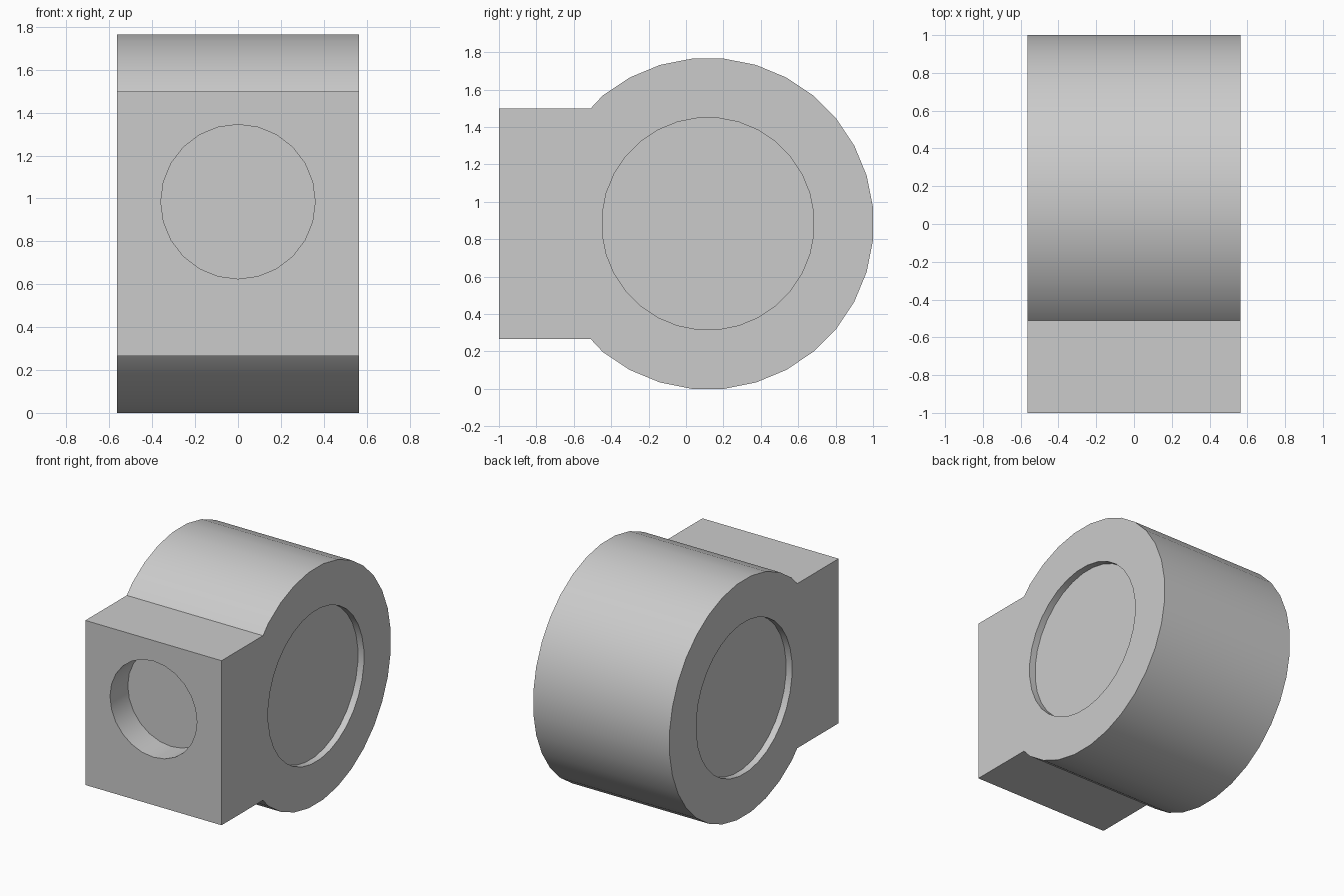
import bpy, bmesh, math
from mathutils import Matrix

if "Cube" in bpy.data.objects:
    bpy.data.objects.remove(bpy.data.objects["Cube"], do_unlink=True)

HALF_W = 0.564            # half width along x
CY, CZ = 0.1175, 0.8825   # axis of the round part
SIDES = 32
STEP = 2 * math.pi / SIDES
R = CZ / math.cos(STEP / 2)

grey = bpy.data.materials.new("light grey")
grey.use_nodes = True
colour = (0.6, 0.6, 0.6, 1)
grey.diffuse_color = colour
grey.node_tree.nodes["Principled BSDF"].inputs["Base Color"].default_value = colour


def make_object(name, bm):
    bmesh.ops.recalc_face_normals(bm, faces=bm.faces)
    mesh = bpy.data.meshes.new(name)
    bm.to_mesh(mesh)
    bm.free()
    mesh.materials.append(grey)
    obj = bpy.data.objects.new(name, mesh)
    bpy.context.collection.objects.link(obj)
    return obj


def cylinder_cutter(name, centre, radius, depth, sides, axis, turn=0):
    # Cylinder centred on a face, reaching depth to either side of it
    bm = bmesh.new()
    place = (Matrix.Translation(centre) @ Matrix.Rotation(math.pi / 2, 4, axis)
             @ Matrix.Rotation(turn, 4, "Z"))
    bmesh.ops.create_cone(bm, cap_ends=True, segments=sides, radius1=radius,
                          radius2=radius, depth=2 * depth, matrix=place)
    obj = make_object(name, bm)
    obj.hide_render = True
    return obj


# Body: round drum joined to a square block, one extruded side profile
arc = [(CY + R * math.cos((k + 0.5) * STEP), CZ + R * math.sin((k + 0.5) * STEP))
       for k in range(-12, 12)]
h = 0.616
profile = arc + [(-0.51, CZ + h), (-1, CZ + h), (-1, CZ - h), (-0.51, CZ - h)]
bm = bmesh.new()
face = bm.faces.new([bm.verts.new((-HALF_W, y, z)) for y, z in profile])
side = bmesh.ops.extrude_face_region(bm, geom=[face])
bmesh.ops.translate(bm, vec=(2 * HALF_W, 0, 0),
                    verts=[v for v in side["geom"] if isinstance(v, bmesh.types.BMVert)])
body = make_object("drum_body", bm)

# Shallow round recess on each side, deeper round hole in the front
cutters = [cylinder_cutter("side_recess_cutter", (s * HALF_W, CY, CZ), 0.568, 0.05,
                           SIDES, "Y", STEP / 2) for s in (-1, 1)]
cutters.append(cylinder_cutter("front_hole_cutter", (0, -1, 0.985), 0.36, 0.21, 24, "X"))

bpy.ops.object.select_all(action="DESELECT")
body.select_set(True)
bpy.context.view_layer.objects.active = body
for cutter in cutters:
    mod = body.modifiers.new("cut", "BOOLEAN")
    mod.operation = "DIFFERENCE"
    mod.solver = "EXACT"
    mod.object = cutter
    bpy.ops.object.modifier_apply(modifier=mod.name)
    bpy.data.objects.remove(cutter, do_unlink=True)

bpy.ops.object.shade_smooth_by_angle(angle=math.radians(30))
